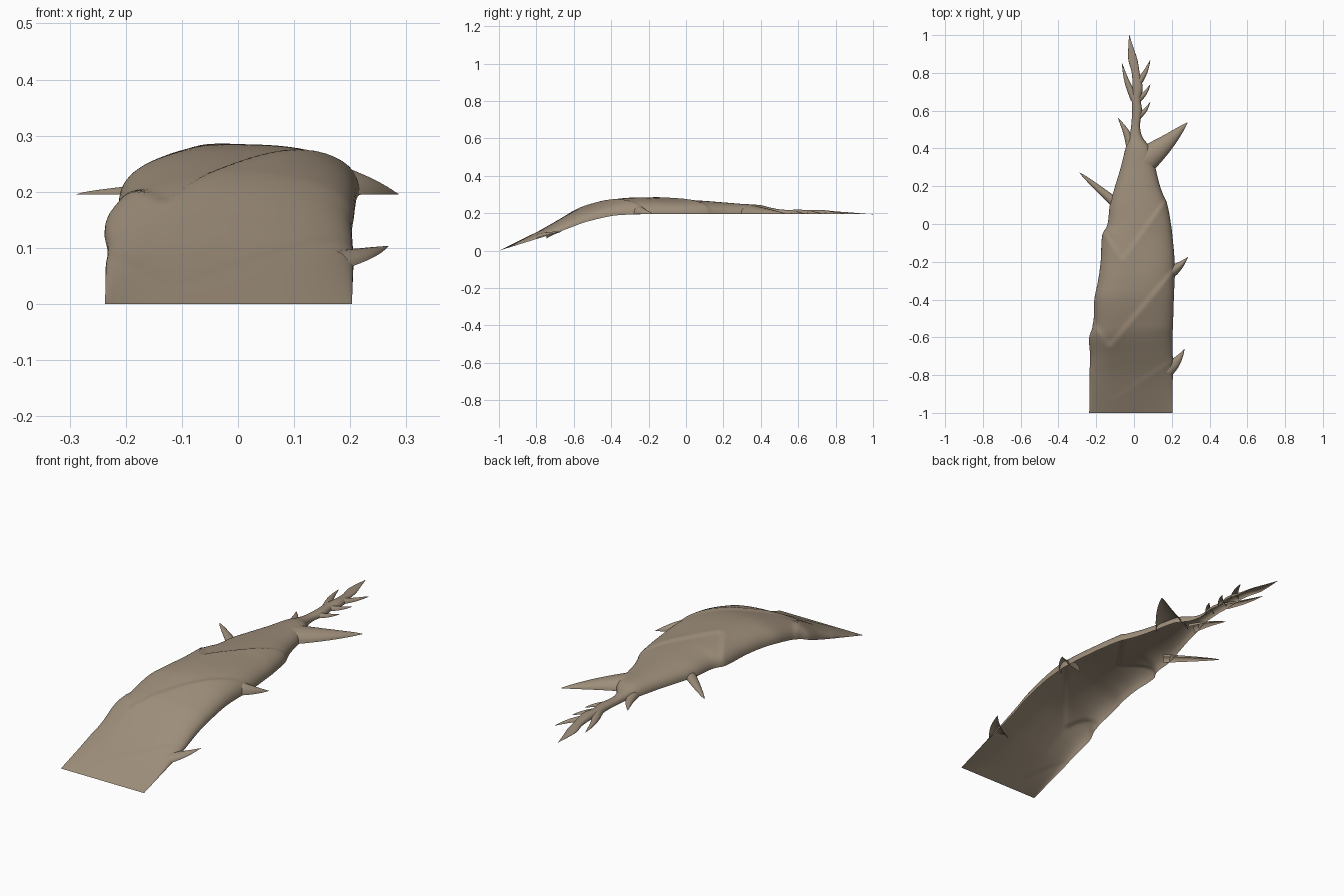
import bpy
import bmesh
import math

cube = bpy.data.objects.get("Cube")
if cube:
    bpy.data.objects.remove(cube, do_unlink=True)

bark = bpy.data.materials.new("dry_bark_brown")
bark.use_nodes = True
colour = (0.34, 0.27, 0.195, 1)
bark.diffuse_color = colour
bark.node_tree.nodes["Principled BSDF"].inputs["Base Color"].default_value = colour


def spline(rows, t):
    """Smooth interpolation of rows whose first value is the parameter."""
    i = 0
    while i < len(rows) - 2 and t > rows[i + 1][0]:
        i += 1
    a, b = rows[i], rows[i + 1]
    before, after = rows[max(i - 1, 0)], rows[min(i + 2, len(rows) - 1)]
    span = b[0] - a[0]
    s = (t - a[0]) / span
    out = []
    for k in range(1, len(a)):
        m0 = (b[k] - before[k]) / (b[0] - before[0]) * span
        m1 = (after[k] - a[k]) / (after[0] - a[0]) * span
        out.append((2*s**3 - 3*s*s + 1) * a[k] + (s**3 - 2*s*s + s) * m0
                   + (3*s*s - 2*s**3) * b[k] + (s**3 - s*s) * m1)
    return out


def arch(u, power):
    return max(0, 1 - abs(u) ** power) ** (1 / power)


def shell(name, rings):
    """Open sheet skinned over equal-length rings of points."""
    bm = bmesh.new()
    grid = [[bm.verts.new(p) for p in ring] for ring in rings]
    for r0, r1 in zip(grid, grid[1:]):
        for j in range(len(r0) - 1):
            bm.faces.new((r0[j], r0[j + 1], r1[j + 1], r1[j]))
    mesh = bpy.data.meshes.new(name)
    bm.to_mesh(mesh)
    bm.free()
    mesh.materials.append(bark)
    obj = bpy.data.objects.new(name, mesh)
    bpy.context.collection.objects.link(obj)
    for other in bpy.context.selected_objects:
        other.select_set(False)
    obj.select_set(True)
    bpy.context.view_layer.objects.active = obj
    bpy.ops.object.shade_smooth_by_angle(angle=math.radians(50))
    return obj


# Stem outline: y, left edge, right edge, base height, top height
outline = [
    (-1, -.237, .203, 0, .002),
    (-.8, -.235, .205, .062, .1),
    (-.7, -.232, .205, .093, .155),
    (-.6, -.236, .203, .13, .21),
    (-.54, -.216, .206, .152, .235),
    (-.4, -.21, .21, .185, .273),
    (-.3, -.19, .213, .193, .284),
    (-.2, -.176, .215, .195, .284),
    (-.06, -.166, .203, .195, .277),
    (0, -.14, .195, .195, .274),
    (.1, -.128, .175, .195, .268),
    (.2, -.1, .138, .195, .26),
    (.3, -.07, .113, .195, .252),
    (.4, -.045, .088, .195, .245),
    (.46, -.025, .045, .195, .23),
    (.52, -.015, .032, .195, .221),
    (.6, -.01, .042, .195, .221),
    (.66, -.012, .036, .195, .22),
    (.72, -.008, .046, .195, .22),
    (.8, -.012, .03, .195, .212),
    (.87, -.03, .018, .195, .207),
    (.94, -.03, -.005, .195, .201),
    (1, -.026, -.024, .195, .196),
]

# Overlapping sheath rims: corner x, corner y, slope, rim height
rims = [(-.06, -.2, 1.4, .007), (-.13, -.66, 1.2, .008), (-.12, -.95, .68, .003)]


def rim_lift(x, y):
    lift = 0
    for cx, cy, slope, height in rims:
        rim = cy + (slope * (x - cx) if x > cx else 1.5 * (cx - x))
        d = rim - y
        lift += height * (math.exp(-d / .1) if d > 0 else math.exp(-(d / .02) ** 2))
    return lift


# Main stem with wrapped sheaths
ROWS, COLS = 240, 48
rings = []
for i in range(ROWS + 1):
    y = -1 + 2 * i / ROWS
    left, right, base, top = spline(outline, y)
    middle, half = (left + right) / 2, (right - left) / 2
    ring = []
    for j in range(COLS + 1):
        u = -math.cos(math.pi * j / COLS)
        x = middle + half * u
        h = arch(u, 2.4)
        lift = rim_lift(x, y) * min(1, (top - base) / .05) if y < .3 else 0
        ring.append((x + lift * u * .4, y, base + (top - base - .002) * h + lift * h))
    rings.append(ring)
shell("stem", rings)


def spur(name, start, end, width, height, bend=0, fullness=1.0):
    """Tapered half-round shoot from start to end, open underneath."""
    dx, dy = end[0] - start[0], end[1] - start[1]
    length = math.hypot(dx, dy)
    nx, ny = dy / length, -dx / length
    rings = []
    for i in range(17):
        t = i / 16
        taper = max(.02, (1 - t) ** fullness)
        side = bend * math.sin(math.pi * t)
        cx = start[0] + dx * t + nx * side
        cy = start[1] + dy * t + ny * side
        cz = start[2] + (end[2] - start[2]) * t
        ring = []
        for j in range(13):
            a = math.pi * j / 12
            w = -math.cos(a) * width / 2 * taper
            ring.append((cx + nx * w, cy + ny * w, cz + math.sin(a) * height * taper))
        rings.append(ring)
    shell(name, rings)


FLAT = .195
# Side shoots
spur("large_left_shoot", (.05, .335, FLAT), (.283, .537, FLAT), .15, .052, .008, .8)
spur("thin_right_shoot", (-.09, .105, FLAT), (-.288, .272, FLAT), .055, .024, 0, .65)
spur("small_right_shoot", (-.01, .4, FLAT), (-.084, .56, FLAT), .062, .028, .008, .8)

# Thorns along the left edge
spur("upper_thorn", (.16, -.265, FLAT), (.286, -.175, FLAT), .09, .06, .012, .9)
spur("lower_thorn", (.165, -.775, .065), (.268, -.662, .103), .09, .03, .012, .9)

# Tip twigs
twigs = [
    ((.015, .565), (.086, .645), .036),
    ((.015, .655), (.086, .738), .038),
    ((.012, .735), (.086, .868), .042),
    ((.005, .66), (-.063, .85), .045),
]
for number, (a, b, width) in enumerate(twigs, 1):
    spur(f"tip_twig_{number}", (*a, FLAT), (*b, FLAT), width, .02,
         .008 if b[0] > 0 else -.008, .75)
